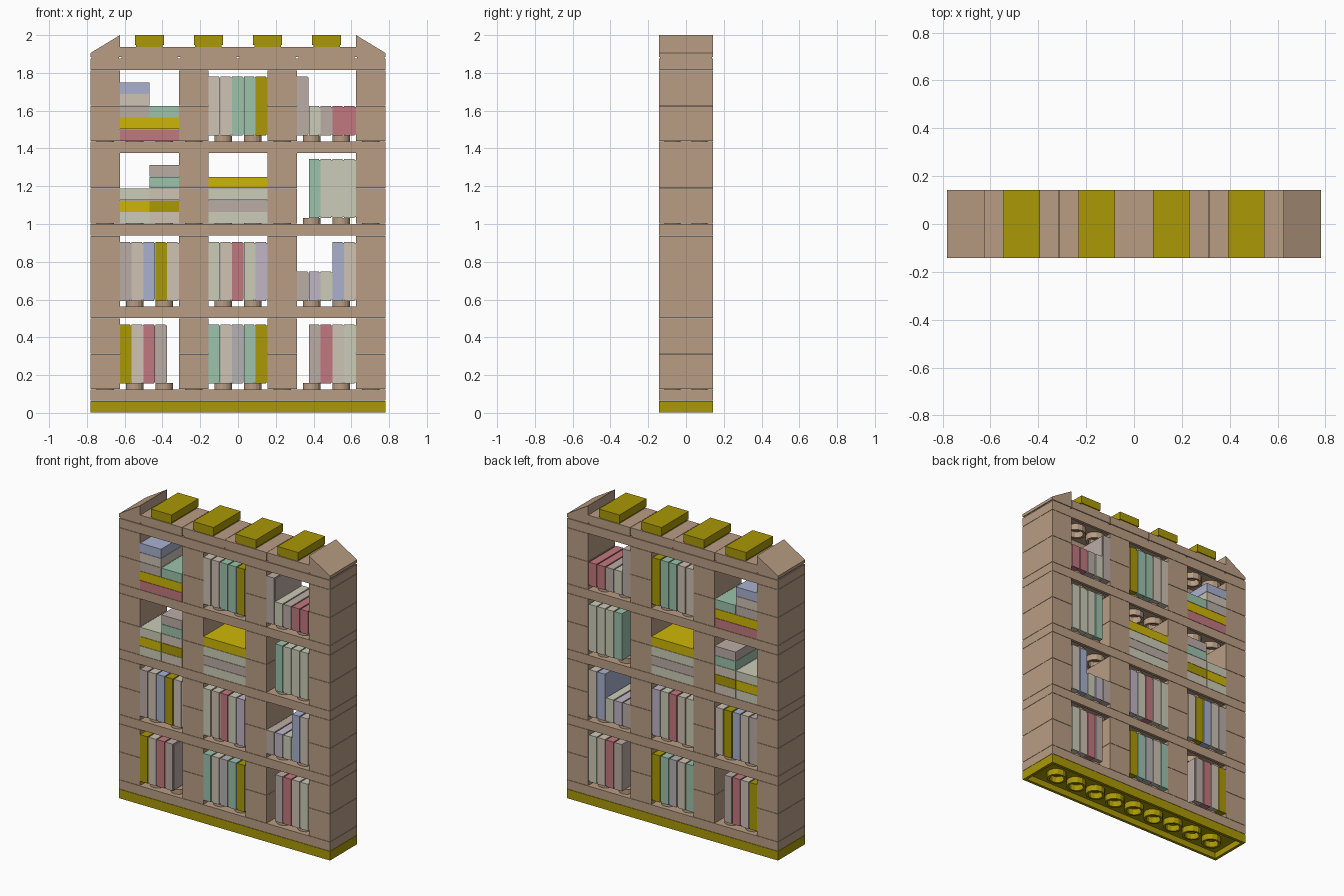
import bpy, bmesh, math

if "Cube" in bpy.data.objects:
    bpy.data.objects.remove(bpy.data.objects["Cube"])

P = 0.15625          # stud pitch along x
T = 0.0625           # plate thickness
D = 0.143            # half depth
PY = D               # stud pitch along y

COLORS = {
    "brown": (184, 156, 131), "olive": (168, 151, 14), "yellow": (204, 181, 16),
    "red": (192, 120, 126), "tan": (205, 193, 178), "mauve": (186, 171, 164),
    "green": (155, 193, 170), "pale": (202, 203, 182), "blue": (167, 176, 206),
    "lilac": (191, 180, 196), "gray": (180, 176, 178),
}
MATS = {}
for key, c in COLORS.items():
    m = bpy.data.materials.new(key)
    m.diffuse_color = tuple((v / 255) ** 2.2 for v in c) + (1,)
    m.use_nodes = True
    m.node_tree.nodes["Principled BSDF"].inputs["Base Color"].default_value = m.diffuse_color
    MATS[key] = m


def finish(name, bm, color):
    bmesh.ops.recalc_face_normals(bm, faces=bm.faces[:])
    me = bpy.data.meshes.new(name)
    bm.to_mesh(me)
    bm.free()
    ob = bpy.data.objects.new(name, me)
    me.materials.append(MATS[color])
    bpy.context.collection.objects.link(ob)
    return ob


def box(bm, x0, x1, y0, y1, z0, z1):
    vs = bmesh.ops.create_cube(bm, size=1)["verts"]
    for v in vs:
        v.co = (x0 if v.co.x < 0 else x1, y0 if v.co.y < 0 else y1, z0 if v.co.z < 0 else z1)
    return vs


def tube(bm, cx, z0, z1, r1, r0, seg=12):
    rings = []
    for r, z in ((r1, z1), (r1, z0), (r0, z0), (r0, z1)):
        rings.append([bm.verts.new((cx + r * math.cos(2 * math.pi * i / seg),
                                    0.92 * r * math.sin(2 * math.pi * i / seg), z)) for i in range(seg)])
    for k in range(4):
        a, b = rings[k], rings[(k + 1) % 4]
        for i in range(seg):
            j = (i + 1) % seg
            bm.faces.new((a[i], a[j], b[j], b[i]))


def brick(name, x0, x1, z0, z1, color, studs=False):
    """Hollow block, open underneath, with tubes inside and optional studs."""
    bm = bmesh.new()
    box(bm, x0, x1, -D, D, z0 + 0.002, z1)
    bottom = min(bm.faces, key=lambda f: f.calc_center_median().z)
    bmesh.ops.inset_individual(bm, faces=[bottom], thickness=0.027)
    f = bmesh.ops.extrude_discrete_faces(bm, faces=[bottom])["faces"][0]
    for v in f.verts:
        v.co.z = z1 - 0.02
    n = round((x1 - x0) / P)
    for i in range(1, n):
        tube(bm, x0 + i * P, z0 + 0.002, z1 - 0.019, 0.063, 0.047)
    if studs:
        for i in range(n):
            for s in (-1, 1):
                r = bmesh.ops.create_cone(bm, cap_ends=True, segments=16, radius1=0.047,
                                          radius2=0.047, depth=0.034)
                for v in r["verts"]:
                    v.co.x += x0 + (i + 0.5) * P
                    v.co.y = v.co.y * 0.92 + s * PY / 2
                    v.co.z += z1 + 0.015
    return finish(name, bm, color)


def flat_tile(name, x0, x1, z0, z1, color):
    """Smooth tile with a recessed groove round its foot."""
    bm = bmesh.new()
    box(bm, x0, x1, -D, D, z0 + 0.01, z1)
    box(bm, x0 + 0.006, x1 - 0.006, -D + 0.006, D - 0.006, z0, z0 + 0.01)
    return finish(name, bm, color)


def book(name, x, z, tall, color):
    """Tile standing on edge; the groove lies on its right side."""
    h = 2 * P if tall else P
    bm = bmesh.new()
    box(bm, x, x + T - 0.008, -D, D, z, z + h)
    box(bm, x + T - 0.008, x + T - 0.001, -D + 0.006, D - 0.006, z + 0.006, z + h - 0.006)
    return finish(name, bm, color)


# base and shelves
W = 5 * P
brick("base", -W, W, 0, T, "olive")
shelf_z = [T + i * 7 * T for i in range(5)]
for i, z in enumerate(shelf_z):
    brick(f"shelf_{i}", -W, W, z, z + T, "brown", studs=i < 4)

# posts: two blocks per storey
for i, z in enumerate(shelf_z[:4]):
    for j, x in enumerate((-5 * P, -2 * P, P, 4 * P)):
        for k in range(2):
            z0 = z + T + k * 3 * T
            brick(f"post_{i}_{j}_{k}", x, x + P, z0, z0 + 3 * T, "brown")

# roof panels, roof tiles and end slopes
RZ = shelf_z[4] + T
for i in range(4):
    x = (-4 + 2 * i) * P
    flat_tile(f"roof_panel_{i}", x + 0.001, x + 2 * P - 0.001, RZ, RZ + T, "brown")
    flat_tile(f"roof_tile_{i}", x + P / 2 + 0.002, x + 1.5 * P - 0.002, RZ + T, RZ + 2 * T, "olive")
for s in (-1, 1):
    bm = bmesh.new()
    pts = ((5 * P, RZ + 0.01), (5 * P, RZ + 0.03), (4 * P, 2.0), (4 * P, RZ + 0.01))
    face = bm.faces.new([bm.verts.new((s * x, -D, z)) for x, z in pts])
    ext = bmesh.ops.extrude_face_region(bm, geom=[face])["geom"]
    for v in ext:
        if isinstance(v, bmesh.types.BMVert):
            v.co.y = D
    xs = sorted((s * (4 * P + 0.006), s * (5 * P - 0.006)))
    box(bm, xs[0], xs[1], -D + 0.006, D - 0.006, RZ, RZ + 0.01)
    finish("roof_slope_" + ("left" if s < 0 else "right"), bm, "brown")

# standing books: (storey, start in half pitches, colours; * marks a short one)
ROWS = [
    (0, -10, "olive tan red mauve"),
    (0, -2.5, "green tan gray green olive"),
    (0, 6, "mauve red tan pale"),
    (1, -10, "mauve tan blue olive tan"),
    (1, -2.5, "pale tan red pale lilac"),
    (1, 5, "mauve* lilac* pale* blue tan"),
    (2, 6, "green pale pale pale"),
    (3, -2.5, "tan tan green green olive"),
    (3, 5, "mauve pale* mauve* red* red*"),
]
for storey, start, colors in ROWS:
    for i, c in enumerate(colors.split()):
        book(f"book_{storey}_{start}_{i}", (start + i) * T, shelf_z[storey] + T + 0.031,
             not c.endswith("*"), c.strip("*"))

# lying books: (storey, left x in pitches, width in pitches, first level, colours)
STACKS = [
    (2, -4, 1, 0, "pale yellow pale"),
    (2, -3, 1, 0, "tan olive tan green mauve"),
    (2, -1, 2, 0, "pale mauve pale yellow"),
    (3, -4, 2, 0, "red yellow"),
    (3, -4, 1, 2, "mauve tan blue"),
    (3, -3, 1, 2, "green"),
]
for storey, x, w, lvl, colors in STACKS:
    for i, c in enumerate(colors.split()):
        z = shelf_z[storey] + T * (1 + lvl + i)
        brick(f"stacked_book_{storey}_{x}_{lvl + i}", x * P + 0.001, (x + w) * P - 0.001, z, z + T, c)
